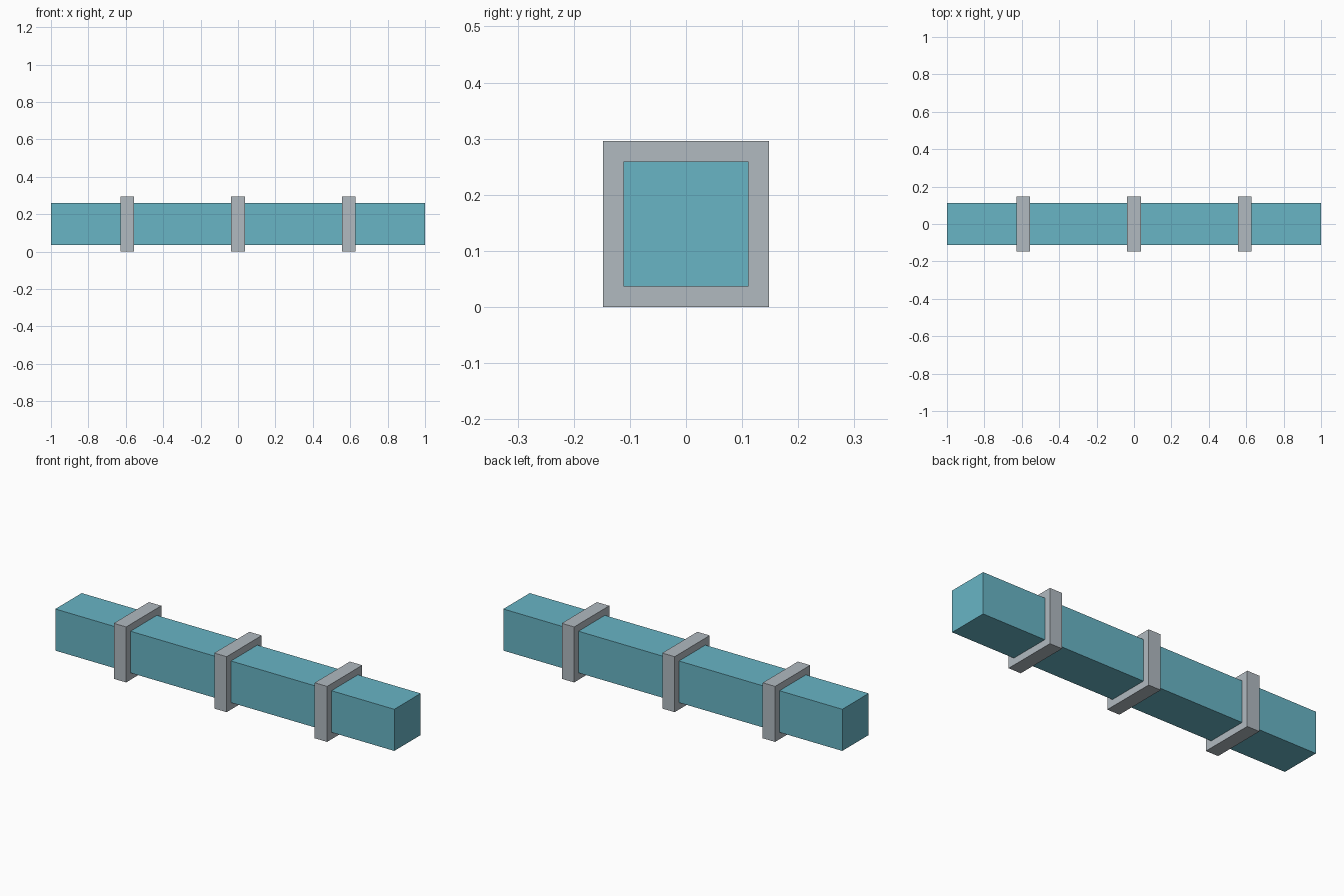
import bpy

if "Cube" in bpy.data.objects:
    bpy.data.objects.remove(bpy.data.objects["Cube"])


def material(name, color):
    m = bpy.data.materials.new(name)
    m.diffuse_color = (*color, 1.0)
    m.use_nodes = True
    m.node_tree.nodes["Principled BSDF"].inputs["Base Color"].default_value = m.diffuse_color
    return m


def box(name, x, size, mat):
    bpy.ops.mesh.primitive_cube_add(size=1, location=(x, 0, CENTRE_Z))
    ob = bpy.context.object
    ob.name = name
    ob.scale = size
    bpy.ops.object.transform_apply(location=False, rotation=False, scale=True)
    ob.data.materials.append(mat)
    return ob


BAND = 0.296          # outer width and height of the bands
CENTRE_Z = BAND / 2
teal = material("teal", (0.14, 0.46, 0.56))
grey = material("light grey", (0.44, 0.49, 0.53))

# Long square duct
box("duct", 0, (2.0, 0.222, 0.222), teal)

# Three square bands around the duct
for side, x in (("left", -0.593), ("middle", 0.0), ("right", 0.593)):
    box(side + "_band", x, (0.073, BAND, BAND), grey)
